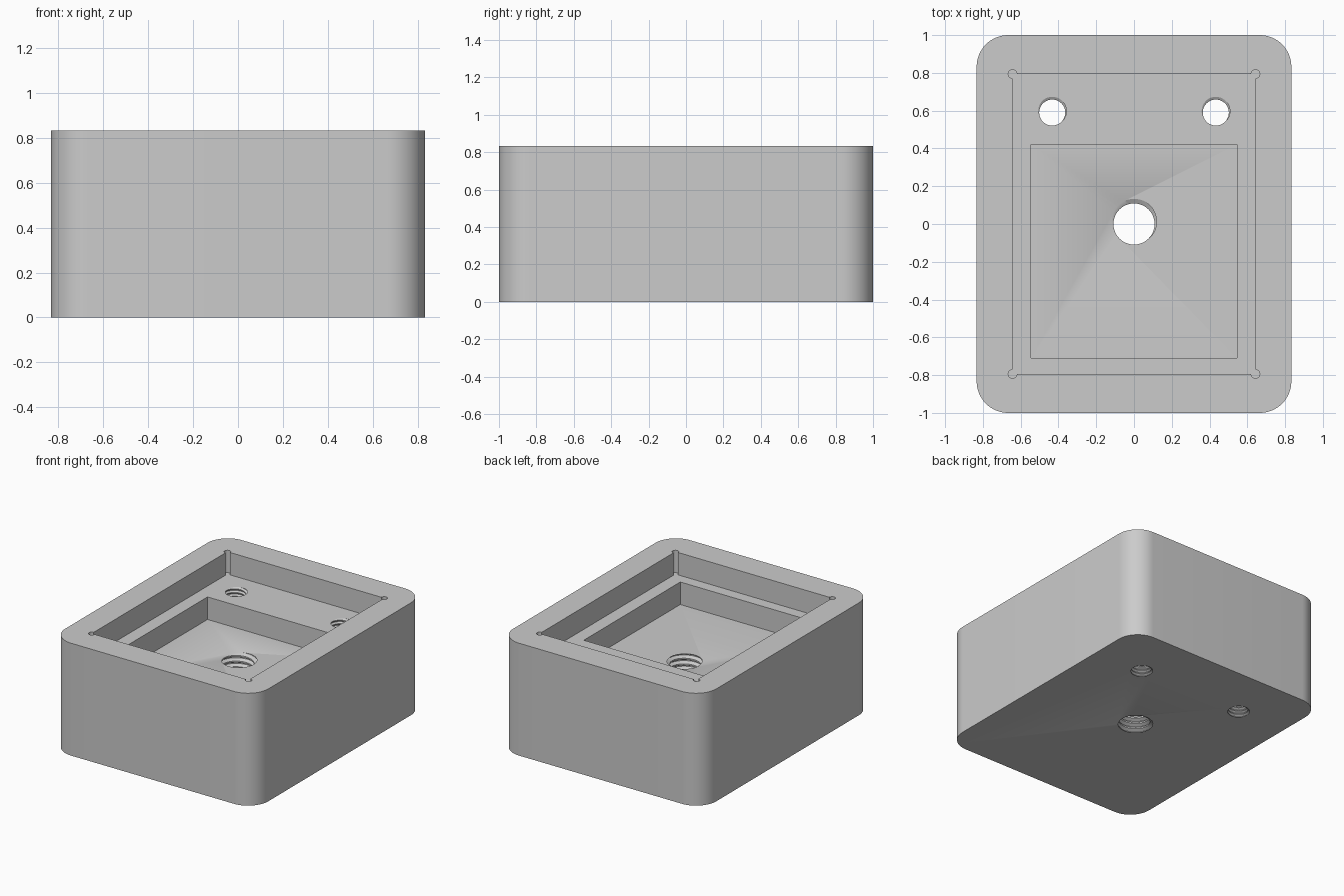
import bpy
import bmesh
from math import sin, cos, pi, tau

cube = bpy.data.objects.get("Cube")
if cube:
    bpy.data.objects.remove(cube, do_unlink=True)

HEIGHT, LEDGE, FLOOR = 0.833, 0.667, 0.5

grey = bpy.data.materials.new("plain grey")
grey.use_nodes = True
grey.diffuse_color = (0.6, 0.6, 0.6, 1)
grey.node_tree.nodes["Principled BSDF"].inputs["Base Color"].default_value = (0.6, 0.6, 0.6, 1)


def make_object(name, bm):
    bmesh.ops.recalc_face_normals(bm, faces=bm.faces)
    mesh = bpy.data.meshes.new(name)
    bm.to_mesh(mesh)
    bm.free()
    mesh.materials.append(grey)
    obj = bpy.data.objects.new(name, mesh)
    bpy.context.collection.objects.link(obj)
    return obj


def corner_arcs(hx, hy, radius, start, sweep, steps):
    """Closed outline made of one arc about each corner centre, counterclockwise."""
    points = []
    for q, (sx, sy) in enumerate([(1, 1), (-1, 1), (-1, -1), (1, -1)]):
        for i in range(steps + 1):
            a = q * pi / 2 + start + sweep * i / steps
            points.append((sx * hx + radius * cos(a), sy * hy + radius * sin(a)))
    return points


def prism(name, outline, z0, z1):
    bm = bmesh.new()
    low = [bm.verts.new((x, y, z0)) for x, y in outline]
    high = [bm.verts.new((x, y, z1)) for x, y in outline]
    bm.faces.new(low)
    bm.faces.new(high)
    for i in range(len(low)):
        j = (i + 1) % len(low)
        bm.faces.new((low[i], low[j], high[j], high[i]))
    return make_object(name, bm)


def thread_cutter(name, x, y, top, minor, major, pitch, segs=40):
    """Solid right-hand screw that overshoots both ends of its hole."""
    profile = [(0, minor), (0.25, minor), (0.56, major), (0.69, major)]
    n = len(profile)
    turns = int(top / pitch) + 5
    z0 = top - pitch * (turns - 3 + 0.875)
    bm = bmesh.new()
    cols = []
    for i in range(segs):
        a = tau * i / segs
        cols.append([])
        extra = n if i == 0 else 0       # the first column also closes the last turn
        for k in range(turns * n + 1 + extra):
            f, r = profile[k % n]
            z = z0 + pitch * (k // n + f + i / segs)
            cols[i].append(bm.verts.new((x + r * cos(a), y + r * sin(a), z)))
    for i in range(segs):
        shift = n if i == segs - 1 else 0
        right = cols[(i + 1) % segs]
        for k in range(turns * n):
            bm.faces.new((cols[i][k], right[k + shift], right[k + 1 + shift], cols[i][k + 1]))
    # Close each stepped end with a fan about the axis
    for end in (0, turns * n):
        rim = [c[end] for c in cols] + [cols[0][end + k] for k in range(n, 0, -1)]
        hub = bm.verts.new((x, y, sum(v.co.z for v in rim) / len(rim)))
        for i in range(len(rim)):
            bm.faces.new((hub, rim[i], rim[(i + 1) % len(rim)]))
    return make_object(name, bm)


# Block with rounded upright edges
R = 0.167
block = prism("housing_block", corner_arcs(0.833 - R, 1 - R, R, 0, pi / 2, 16), 0, HEIGHT)

# Upper pocket with round corner reliefs, and the deeper recess inside it
recess = [(-0.544, -0.71), (0.544, -0.71), (0.544, 0.42), (-0.544, 0.42)]
cutters = [
    prism("pocket_cutter", corner_arcs(0.643, 0.794, 0.023, -pi / 2, 1.5 * pi, 18), LEDGE, 1.0),
    prism("recess_cutter", recess, FLOOR, 0.95),
    thread_cutter("centre_hole_cutter", 0, 0, FLOOR, 0.109, 0.133, 0.0417),
]
# Pair of small threaded holes through the ledge
for side, x in (("left", 0.433), ("right", -0.433)):
    cutters.append(thread_cutter(side + "_hole_cutter", x, 0.59, LEDGE, 0.069, 0.083, 0.0267))

bpy.ops.object.select_all(action="DESELECT")
bpy.context.view_layer.objects.active = block
block.select_set(True)
for cutter in cutters:
    mod = block.modifiers.new(cutter.name, "BOOLEAN")
    mod.operation = "DIFFERENCE"
    mod.solver = "EXACT"
    mod.object = cutter
    bpy.ops.object.modifier_apply(modifier=mod.name)
    bpy.data.objects.remove(cutter, do_unlink=True)

bpy.ops.object.shade_smooth_by_angle(angle=pi / 6)
